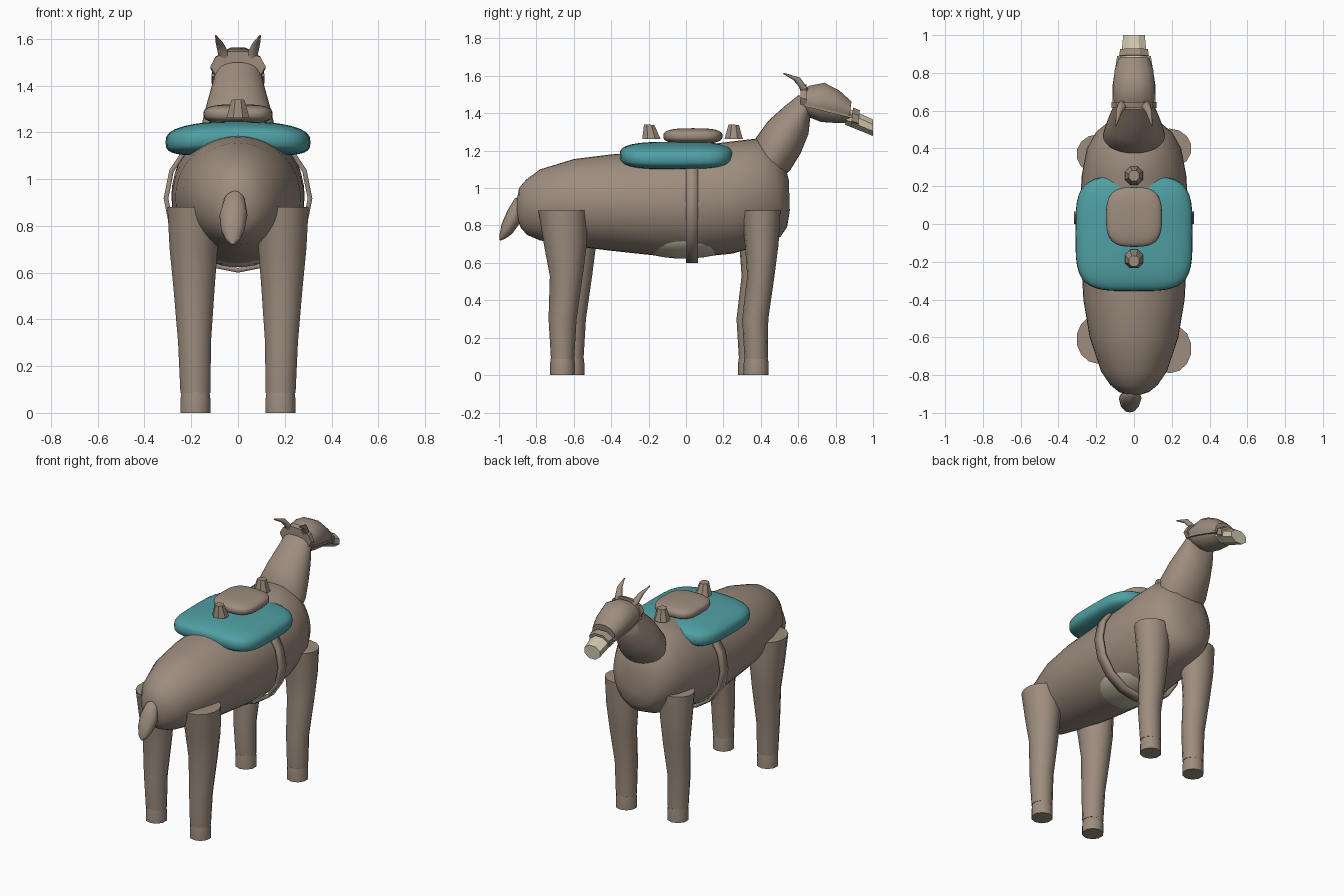
import bpy, bmesh, math
from mathutils import Vector

cube = bpy.data.objects.get("Cube")
if cube:
    bpy.data.objects.remove(cube, do_unlink=True)


def material(name, rgb):
    mat = bpy.data.materials.new(name)
    mat.use_nodes = True
    colour = (*rgb, 1)
    mat.diffuse_color = colour
    bsdf = next(n for n in mat.node_tree.nodes if n.type == "BSDF_PRINCIPLED")
    bsdf.inputs["Base Color"].default_value = colour
    return mat


BROWN = material("warm brown", (.34, .265, .21))
TEAL = material("teal cloth", (.08, .35, .37))
CREAM = material("cream", (.6, .55, .41))


def finish(name, bm, mat, angle):
    """Turn a bmesh into a named object, smooth up to the given angle."""
    bmesh.ops.recalc_face_normals(bm, faces=bm.faces)
    mesh = bpy.data.meshes.new(name)
    bm.to_mesh(mesh)
    bm.free()
    mesh.materials.append(mat)
    mesh.shade_smooth()
    mesh.set_sharp_from_angle(angle=math.radians(angle))
    obj = bpy.data.objects.new(name, mesh)
    bpy.context.scene.collection.objects.link(obj)
    return obj


def loft(name, rings, mat=BROWN, sides=24, angle=50, capped=True, turn=0.0):
    """Skin elliptical rings: (centre x, half width, low (y, z), high (y, z))."""
    bm = bmesh.new()
    loops = []
    for x, half, low, high in rings:
        low, high = Vector((x, *low)), Vector((x, *high))
        mid, up = (low + high) / 2, (high - low) / 2
        loop = []
        for i in range(sides):
            a = math.tau * (i + turn) / sides
            loop.append(bm.verts.new(mid + up * math.cos(a) + Vector((half * math.sin(a), 0, 0))))
        loops.append(loop)
    for a, b in zip(loops, loops[1:]):
        for i in range(sides):
            j = (i + 1) % sides
            bm.faces.new((a[i], a[j], b[j], b[i]))
    if capped:
        bm.faces.new(loops[0])
        bm.faces.new(loops[-1])
    return finish(name, bm, mat, angle)


def cushion(name, centre, size, mat, plan=1.0, edge=1.0, droop=0.0):
    """Rounded pad: a sphere pushed towards a box, sagging at its sides."""
    bm = bmesh.new()
    bmesh.ops.create_uvsphere(bm, u_segments=40, v_segments=20, radius=1)

    def squared(v, power):
        return math.copysign(abs(v) ** power, v)

    for v in bm.verts:
        r = math.hypot(v.co.x, v.co.y)
        if r > 1e-5:
            cx, cy = v.co.x / r, v.co.y / r
            r = r ** edge
            v.co.x, v.co.y = r * squared(cx, plan), r * squared(cy, plan)
        v.co.z = squared(v.co.z, edge) - droop * v.co.x ** 2
        v.co = Vector(centre) + v.co * Vector(size)
    return finish(name, bm, mat, 60)


# Barrel of the body, tail end to chest
body = [(.03, (-.905, .86), (-.905, .93)), (.08, (-.885, .79), (-.893, 1.0)),
        (.125, (-.85, .75), (-.855, 1.045)), (.175, (-.78, .72), (-.78, 1.1)),
        (.235, (-.6, .69), (-.6, 1.155)), (.268, (-.4, .665), (-.4, 1.18)),
        (.282, (-.15, .638), (-.15, 1.2)), (.285, (.05, .63), (.05, 1.225)),
        (.278, (.25, .65), (.25, 1.25)), (.25, (.42, .7), (.38, 1.265)),
        (.2, (.505, .74), (.47, 1.22)), (.145, (.54, .79), (.525, 1.14)),
        (.06, (.555, .88), (.55, 1.04))]
loft("body", [(0, *r) for r in body], sides=40, angle=70)

# Pale belly patch
cushion("belly_patch", (0, -.01, .76), (.21, .33, .137), CREAM)

# Neck
neck = [(.15, (.52, 1.06), (.37, 1.17)), (.165, (.56, 1.1), (.375, 1.27)),
        (.145, (.615, 1.19), (.44, 1.36)), (.12, (.655, 1.29), (.53, 1.44)),
        (.1, (.665, 1.38), (.605, 1.5))]
loft("neck", [(0, *r) for r in neck], sides=32)

# Head and muzzle
head = [(.1, (.615, 1.415), (.615, 1.525)), (.113, (.66, 1.375), (.66, 1.55)),
        (.115, (.72, 1.35), (.74, 1.567)), (.106, (.8, 1.345), (.82, 1.525)),
        (.085, (.87, 1.345), (.885, 1.465))]
loft("head", [(0, *r) for r in head], sides=12, turn=.5)
loft("muzzle", [(0, .075, (.85, 1.335), (.87, 1.43)),
                (0, .062, (1.0, 1.275), (1.0, 1.37))], CREAM, sides=8, angle=30, turn=.5)

# Bridle
loft("nose_band", [(0, .085, (.88, 1.325), (.895, 1.435)),
                   (0, .08, (.918, 1.315), (.93, 1.42))], sides=8, angle=30, turn=.5)
loft("head_band", [(0, .118, (.613, 1.415), (.613, 1.55)),
                   (0, .118, (.645, 1.39), (.645, 1.56))], sides=10, angle=30, turn=.5)

for side, s in (("left", 1), ("right", -1)):
    # Cheek straps
    loft(side + "_cheek_strap", [(s * .1, .018, (.63, 1.435), (.63, 1.455)),
                                 (s * .1, .02, (.73, 1.41), (.73, 1.43)),
                                 (s * .075, .02, (.89, 1.37), (.89, 1.39))],
         sides=4, angle=30, turn=.5)
    # Curved ears
    loft(side + "_ear", [(s * .055, .025, (.62, 1.49), (.662, 1.49)),
                         (s * .062, .025, (.605, 1.54), (.65, 1.535)),
                         (s * .08, .016, (.575, 1.577), (.61, 1.59)),
                         (s * .095, .003, (.518, 1.611), (.523, 1.617))], sides=10)

    # Legs: height, sideways centre, half width, half depth, lean along the body
    hind = [(.88, .19, .115, .13, 0), (.7, .19, .105, .115, .015),
            (.53, .188, .09, .088, .02), (.3, .186, .072, .075, 0), (.085, .182, .066, .062, 0)]
    fore = [(.88, .19, .115, .105, 0), (.7, .19, .105, .09, .005),
            (.53, .188, .09, .073, 0), (.3, .186, .072, .07, -.03), (.085, .182, .066, .062, -.025)]
    for label, leg, y in (("hind", hind, -.635 - s * .025), ("fore", fore, .385 + s * .015)):
        loft(f"{side}_{label}_leg",
             [(s * x, w, (y + lean - d, z), (y + lean + d, z)) for z, x, w, d, lean in leg], sides=14)
        foot = y + leg[-1][-1]
        loft(f"{side}_{label}_hoof",
             [(s * .182, r, (foot - r, z), (foot + r, z)) for z, r in ((.09, .063), (.06, .067), (0, .067))],
             sides=10, angle=40)

# Tail
loft("tail", [(-.01, .015, (-.87, .94), (-.885, .955)), (-.015, .045, (-.875, .87), (-.915, .945)),
              (-.02, .06, (-.89, .81), (-.955, .88)), (-.022, .05, (-.93, .755), (-.985, .81)),
              (-.022, .03, (-.965, .73), (-.997, .75)), (-.022, .008, (-.99, .72), (-.997, .722))],
     sides=16, angle=70)

# Girth strap
girth = loft("girth_strap", [(0, .308, (y, .61), (y, 1.225)) for y in (0, .065)],
             sides=16, angle=30, capped=False)
band = girth.modifiers.new("thickness", "SOLIDIFY")
band.thickness = .02
band.offset = 0

# Saddle blanket, seat and the two pommels
cushion("saddle_blanket", (0, -.05, 1.175), (.31, .305, .073), TEAL, plan=.5, edge=.65, droop=.25)
cushion("saddle_seat", (0, .037, 1.278), (.148, .158, .042), BROWN, plan=.65, edge=.7)
for label, y, lean in (("front", .255, 0), ("rear", -.185, -.012)):
    loft(label + "_pommel", [(0, .053, (y - .053, 1.262), (y + .053, 1.262)),
                             (0, .03, (y + lean - .03, 1.34), (y + lean + .03, 1.338))],
         sides=8, angle=30, turn=.5)
